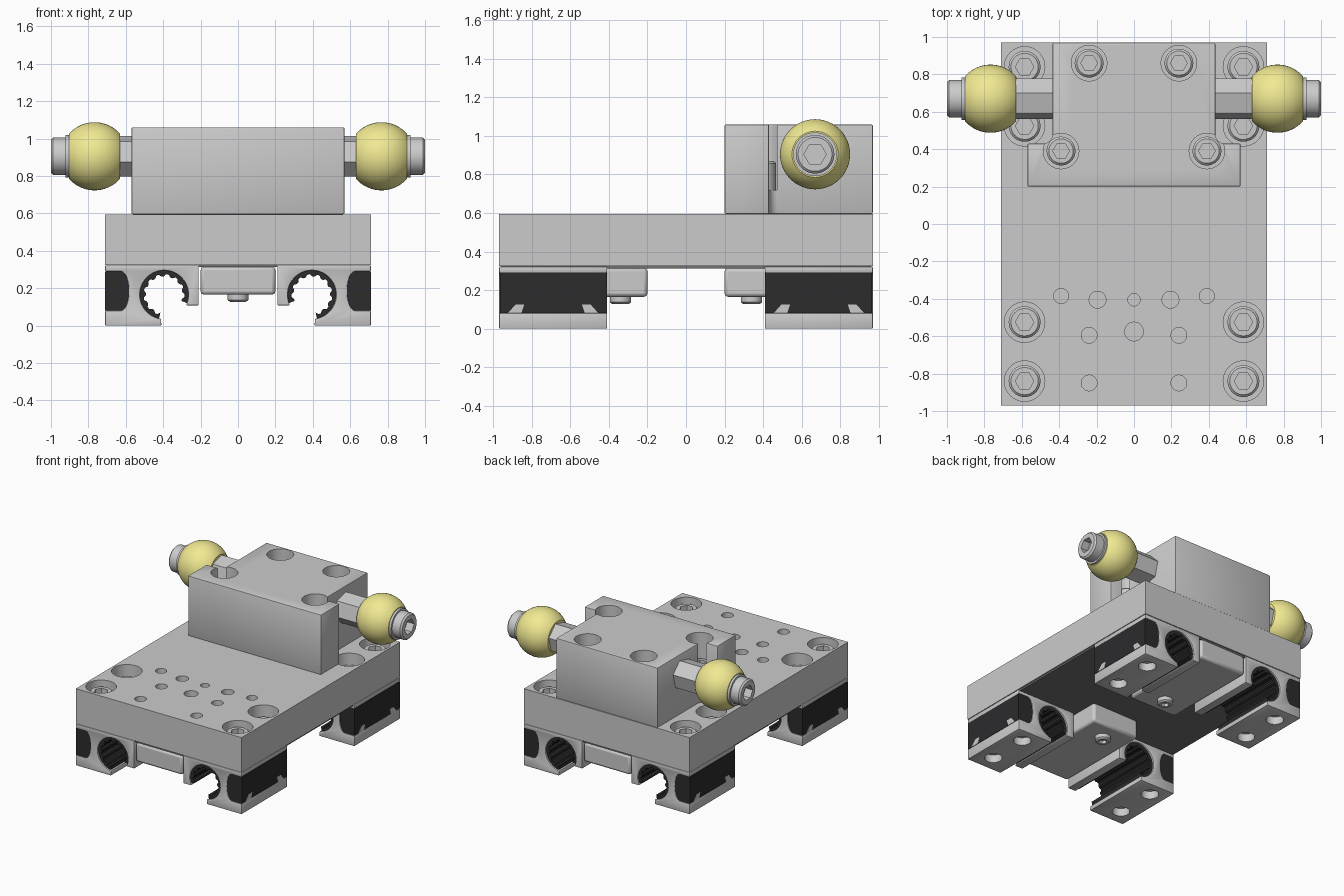
import bpy, bmesh
from math import sin, cos, pi, radians, sqrt

if "Cube" in bpy.data.objects:
    bpy.data.objects.remove(bpy.data.objects["Cube"])


def material(name, rgb):
    m = bpy.data.materials.new(name)
    m.diffuse_color = (*rgb, 1)
    m.use_nodes = True
    m.node_tree.nodes["Principled BSDF"].inputs["Base Color"].default_value = m.diffuse_color
    return m


YELLOW = material("yellow", (0.88, 0.82, 0.29))
BLACK = material("black", (0.025, 0.025, 0.027))
DARK = material("dark_grey", (0.16, 0.16, 0.16))


def finish(name, bm, mat=None, bevel=0, segments=2):
    bmesh.ops.recalc_face_normals(bm, faces=bm.faces)
    me = bpy.data.meshes.new(name)
    bm.to_mesh(me)
    bm.free()
    ob = bpy.data.objects.new(name, me)
    bpy.context.collection.objects.link(ob)
    if mat:
        me.materials.append(mat)
    if bevel:
        b = ob.modifiers.new("bevel", 'BEVEL')
        b.width, b.segments = bevel, segments
        b.limit_method, b.angle_limit = 'ANGLE', radians(40)
    return ob


def prism(name, pts, axis, a, b, mat=None, bevel=0, segments=2):
    """Extrude a closed profile along an axis from a to b."""
    place = {'x': lambda u, v, w: (w, u, v),
             'y': lambda u, v, w: (u, w, v),
             'z': lambda u, v, w: (u, v, w)}[axis]
    bm = bmesh.new()
    rings = [[bm.verts.new(place(u, v, w)) for u, v in pts] for w in (a, b)]
    n = len(pts)
    for r in rings:
        bm.faces.new(r)
    for i in range(n):
        j = (i + 1) % n
        bm.faces.new((rings[0][i], rings[0][j], rings[1][j], rings[1][i]))
    return finish(name, bm, mat, bevel, segments)


def rect(x0, x1, y0, y1):
    return [(x0, y0), (x1, y0), (x1, y1), (x0, y1)]


def arc(cx, cy, r, a0, a1, n):
    return [(cx + r * cos(radians(a0 + (a1 - a0) * i / n)),
             cy + r * sin(radians(a0 + (a1 - a0) * i / n))) for i in range(n + 1)]


def lathe(name, profile, origin, axis='z', s=1, n=48, turn=0, mat=None):
    """Revolve (radius, height, is_hex) points; hex rings make sockets and hex bars."""
    bm = bmesh.new()
    rings = []
    for r, h, is_hex in profile:
        ring = []
        for i in range(n):
            t = 2 * pi * i / n
            k = r * cos(pi / 6) / cos(t % (pi / 3) - pi / 6) if is_hex else r
            c, d = k * cos(t + turn), k * sin(t + turn)
            p = (c, d, h) if axis == 'z' else (s * h, c, d)
            ring.append(bm.verts.new([o + q for o, q in zip(origin, p)]))
        rings.append(ring)
    for lo, hi in zip(rings, rings[1:]):
        for i in range(n):
            j = (i + 1) % n
            bm.faces.new((lo[i], lo[j], hi[j], hi[i]))
    bm.faces.new(rings[0])
    bm.faces.new(rings[-1])
    return finish(name, bm, mat)


def drill(ob, holes):
    """Cut vertical holes (x, y, radius, z0, z1) and apply all modifiers."""
    bm = bmesh.new()
    for x, y, r, z0, z1 in holes:
        rings = [[bm.verts.new((*p, z)) for p in arc(x, y, r, 0, 352.5, 47)] for z in (z0, z1)]
        bm.faces.new(rings[0])
        bm.faces.new(rings[1])
        for i in range(48):
            j = (i + 1) % 48
            bm.faces.new((rings[0][i], rings[0][j], rings[1][j], rings[1][i]))
    cutter = finish("cutter", bm)
    cutter.hide_render = True
    m = ob.modifiers.new("holes", 'BOOLEAN')
    m.operation, m.solver, m.object = 'DIFFERENCE', 'EXACT', cutter
    bpy.context.view_layer.objects.active = ob
    for mod in list(ob.modifiers):
        bpy.ops.object.modifier_apply(modifier=mod.name)
    bpy.data.objects.remove(cutter)


def socket_head(r, h):
    return [(r, 0, 0), (r, h - .012, 0), (r - .012, h, 0), (r * .58, h, 1), (r * .58, h - .06, 1)]


SIDES = (-1, 1)

# Two-layer base plate with counterbores and tapped holes
prism("lower_plate", rect(-.71, .71, -.97, .97), 'z', .325, .44)
top = prism("upper_plate", rect(-.71, .71, -.97, .97), 'z', .44, .595)
corners = [(sx * .585, sy * y) for sx in SIDES for sy in SIDES for y in (.525, .84)]
small = [(0, -.405, .033), (0, -.575, .05)]
for s in SIDES:
    small += [(s * .39, -.385, .04), (s * .195, -.405, .045),
              (s * .24, -.595, .042), (s * .24, -.85, .042)]
drill(top, [(x, y, .108, .40, .7) for x, y in corners] + [(x, y, r, .40, .7) for x, y, r in small])
prism("underside_sheet", rect(-.7, .7, -.96, .96), 'z', .312, .325, DARK)
for x, y in corners:
    height = .12 if abs(y) > .6 else .08
    lathe("plate_screw", socket_head(.085, height), (x, y, .44))

# T-shaped upper block with filleted inner corners
half = [(.57, .2), (.57, .43)] + arc(.485, .48, .05, 270, 180, 6) + [(.435, .97)]
block = prism("upper_block", half + [(-x, y) for x, y in reversed(half)], 'z', .595, 1.06,
              bevel=.008)
bores = [(s * x, y) for s in SIDES for x, y in ((.24, .86), (.39, .39))]
drill(block, [(x, y, .095, .72, 1.2) for x, y in bores])
for x, y in bores:
    lathe("block_screw", socket_head(.077, .15), (x, y, .72))

# Ball studs on both sides of the block
R, W = .182, .137
angle = [i / 24 * 2 - 1 for i in range(25)]
ball = [(sqrt(R * R - (W * t) ** 2), .767 + W * t, 0) for t in angle]
for s in SIDES:
    o = (0, .67, .905)
    lathe("hex_standoff", [(.113, .42, 1), (.113, .64, 1)], o, 'x', s, turn=radians(15))
    lathe("ball", ball, o, 'x', s, mat=YELLOW)
    lathe("ball_collar", [(.114, .89, 0), (.114, .922, 0)], o, 'x', s)
    head = [(r, .915 + h, k) for r, h, k in socket_head(.1, .085)]
    lathe("ball_screw", head, o, 'x', s)

# Four open linear bearings
bore_c = (.395, .165)
pocket = [(.71, .08), (.625, .08)] + [(.625 - .042 * cos(radians(a)), .185 + .105 * sin(radians(a)))
                                      for a in range(-75, 76, 15)] + [(.625, .29), (.71, .29)]
housing = ([(.21, .322), (.71, .322)] + pocket[::-1] + [(.71, 0), (.41, 0)]
           + arc(*bore_c, .13, -83, 205, 36) + [(.272, .108), (.21, .108)])
liner = arc(*bore_c, .13, -78, 200, 40)
for i, (x, z) in enumerate(arc(*bore_c, 1, 200, -78, 40)):
    r = .098 if i % 4 < 2 else .11
    liner.append((bore_c[0] + (x - bore_c[0]) * r, bore_c[1] + (z - bore_c[1]) * r))

for sx in SIDES:
    def flip(pts):
        return [(sx * x, z) for x, z in pts]
    for sy in SIDES:
        y0, y1 = sorted((sy * .41, sy * .97))
        body = prism("bearing_housing", flip(housing), 'y', y0, y1, bevel=.007)
        drill(body, [(sx * .585, sy * y, .062, -.1, .06) for y in (.525, .84)])
        prism("bearing_side_insert", flip(pocket), 'y', y0 + .004, y1 - .004, BLACK)
        prism("bearing_liner", flip(liner), 'y', y0 + .012, y1 - .012, BLACK)
        # small slanted clips holding the insert
        for m in SIDES:
            yc = sy * .69 + m * .18
            clip = [(yc + m * d, z) for d, z in ((-.015, .08), (.055, .08), (.015, .125), (-.03, .125))]
            prism("insert_clip", clip, 'x', sx * .69, sx * .712)

# Centre pads under the plate, each with a small bolt
for sy in SIDES:
    y0, y1 = sorted((sy * .2, sy * .97))
    prism("centre_pad", rect(-.2, .2, y0, y1), 'z', .165, .314, bevel=.018)
    lathe("pad_bolt", [(.055, .2, 0), (.055, .137, 0), (.043, .127, 0),
                       (.028, .127, 1), (.028, .15, 1)], (0, sy * .34, 0))

# Smooth round surfaces, keep hard edges
bpy.ops.object.select_all(action='SELECT')
bpy.context.view_layer.objects.active = block
bpy.ops.object.shade_smooth_by_angle(angle=radians(30))
